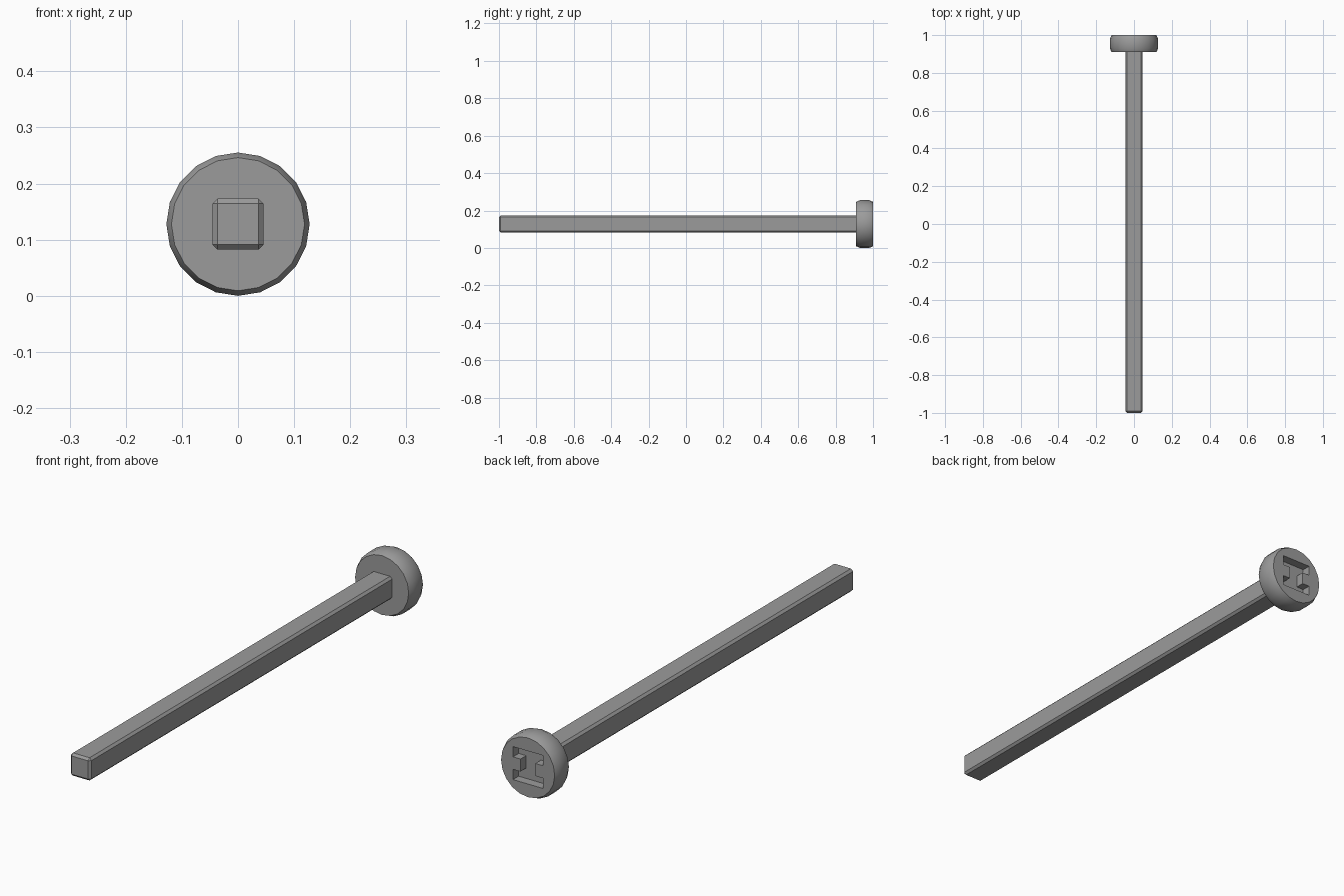
import bpy, bmesh, math
from mathutils import Matrix

if "Cube" in bpy.data.objects:
    bpy.data.objects.remove(bpy.data.objects["Cube"])

R = 0.1277          # head radius, also the height of the axis
HEAD_FRONT, HEAD_BACK = 0.91, 1.0
SIDES = 20

iron = bpy.data.materials.new("iron_grey")
iron.use_nodes = True
GREY = (0.33, 0.33, 0.33, 1)
iron.diffuse_color = GREY
iron.node_tree.nodes["Principled BSDF"].inputs["Base Color"].default_value = GREY


def finish(name, bm):
    bmesh.ops.recalc_face_normals(bm, faces=bm.faces)
    mesh = bpy.data.meshes.new(name)
    bm.to_mesh(mesh)
    bm.free()
    mesh.materials.append(iron)
    obj = bpy.data.objects.new(name, mesh)
    bpy.context.collection.objects.link(obj)
    return obj


def select(obj):
    bpy.ops.object.select_all(action='DESELECT')
    obj.select_set(True)
    bpy.context.view_layer.objects.active = obj


# Square shaft with chamfered edges, its rear end sunk into the head
bm = bmesh.new()
length = 1.93
bmesh.ops.create_cube(bm, size=1, matrix=Matrix.Translation((0, length / 2 - 1, R))
                      @ Matrix.Diagonal((0.091, length, 0.091, 1)))
bmesh.ops.bevel(bm, geom=bm.edges[:], offset=0.009, segments=1, affect='EDGES')
finish("shaft", bm)

# Round head: rings of a lathe profile along y, steep chamfers on both rims
bm = bmesh.new()
rings = []
for y, r in [(HEAD_FRONT, R - 0.009), (HEAD_FRONT + 0.02, R),
             (HEAD_BACK - 0.02, R), (HEAD_BACK, R - 0.009)]:
    angles = [math.tau * i / SIDES for i in range(SIDES)]
    rings.append([bm.verts.new((r * math.sin(a), y, R + r * math.cos(a))) for a in angles])
for a, b in zip(rings, rings[1:]):
    for i in range(SIDES):
        j = (i + 1) % SIDES
        bm.faces.new((a[i], a[j], b[j], b[i]))
bm.faces.new(rings[0])
bm.faces.new(rings[-1])
head = finish("head", bm)

# Square recess in the back face, with a tab reaching in from each side
half, tab, tab_half, depth = 0.066, 0.033, 0.025, 0.036
quarter = [(half, half), (half, tab_half), (half - tab, tab_half)]
right_side = quarter + [(x, -z) for x, z in reversed(quarter)]
outline = right_side + [(-x, -z) for x, z in right_side]
bm = bmesh.new()
base = bm.faces.new([bm.verts.new((x, HEAD_BACK - depth, R + z)) for x, z in outline])
top = bmesh.ops.extrude_face_region(bm, geom=[base])
bmesh.ops.translate(bm, vec=(0, depth + 0.05, 0),
                    verts=[v for v in top["geom"] if isinstance(v, bmesh.types.BMVert)])
cutter = finish("recess_cutter", bm)
cutter.hide_render = True

cut = head.modifiers.new("recess", 'BOOLEAN')
cut.operation = 'DIFFERENCE'
cut.solver = 'EXACT'
cut.object = cutter
select(head)
bpy.ops.object.modifier_apply(modifier=cut.name)
bpy.data.objects.remove(cutter)
select(head)
bpy.ops.object.shade_smooth_by_angle(angle=math.radians(30))
